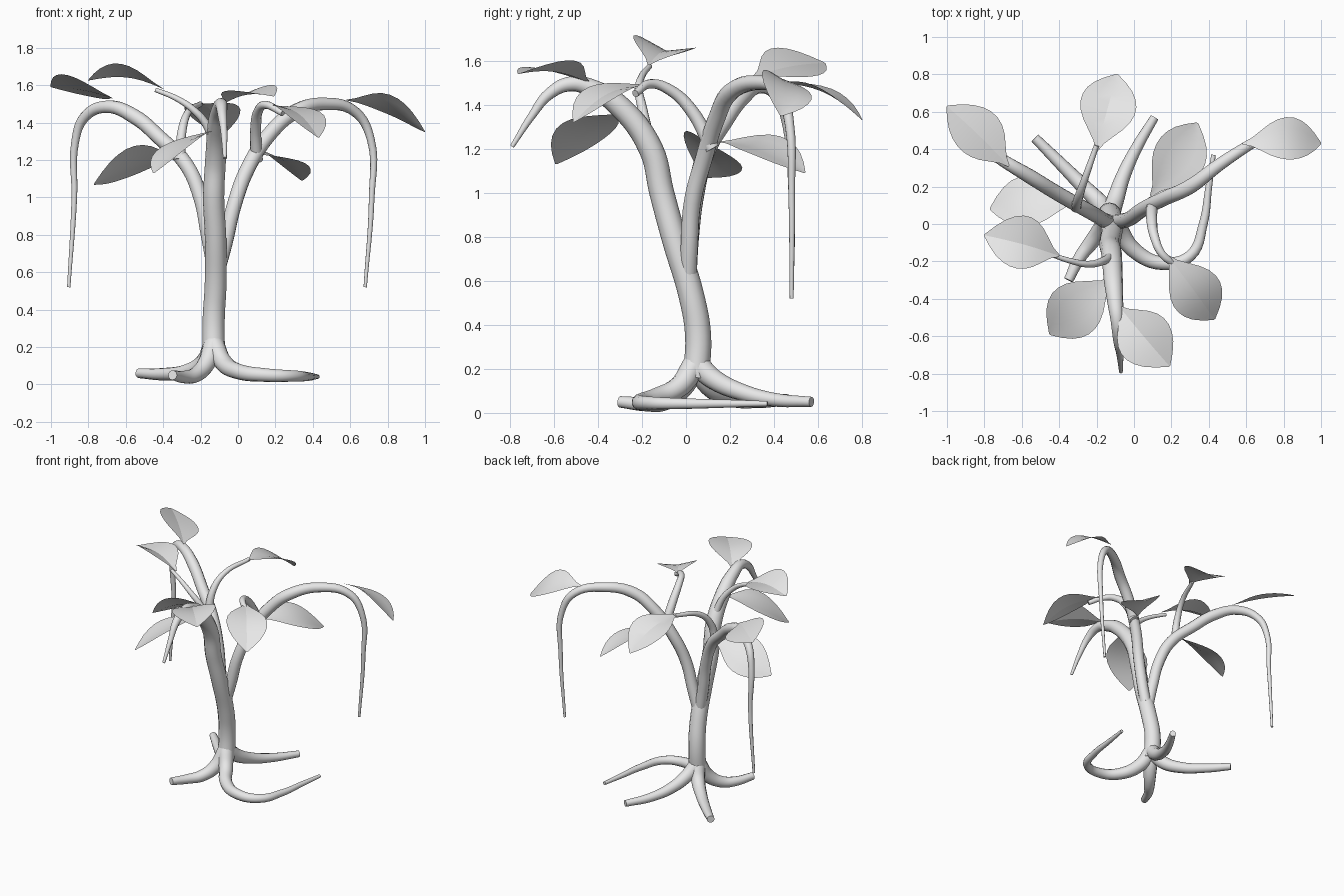
import bpy, bmesh, math
from mathutils import Vector

cube = bpy.data.objects.get("Cube")
if cube:
    bpy.data.objects.remove(cube, do_unlink=True)

grey = bpy.data.materials.new("light_grey")
grey.use_nodes = True
grey.diffuse_color = (0.8, 0.8, 0.8, 1)
grey.node_tree.nodes["Principled BSDF"].inputs["Base Color"].default_value = (0.8, 0.8, 0.8, 1)


def activate(obj):
    bpy.ops.object.select_all(action='DESELECT')
    obj.select_set(True)
    bpy.context.view_layer.objects.active = obj


def tube(name, points, start, end, middle=None):
    """Tapered round limb through the points, radius start -> middle -> end."""
    curve = bpy.data.curves.new(name, 'CURVE')
    curve.dimensions = '3D'
    curve.bevel_depth = 1
    curve.bevel_resolution = 4
    curve.resolution_u = 6
    curve.use_fill_caps = True
    spline = curve.splines.new('BEZIER')
    spline.bezier_points.add(len(points) - 1)
    middle = middle or (start + end) / 2
    for i, (bp, co) in enumerate(zip(spline.bezier_points, points)):
        t = 2 * i / (len(points) - 1)
        bp.co = co
        bp.handle_left_type = bp.handle_right_type = 'AUTO'
        bp.radius = start + (middle - start) * t if t < 1 else middle + (end - middle) * (t - 1)
    obj = bpy.data.objects.new(name, curve)
    bpy.context.collection.objects.link(obj)
    activate(obj)
    bpy.ops.object.convert(target='MESH')
    obj = bpy.context.object
    obj.data.materials.clear()
    obj.data.materials.append(grey)
    bpy.ops.object.shade_smooth_by_angle(angle=math.radians(40))


OUTLINE = [0.04, 0.2, 0.47, 0.74, 0.92, 1, 0.99, 0.89, 0.7, 0.41, 0.04]


def leaf(name, base, tip, half, roll, bulge, fold):
    """Arched blade with a creased midrib; roll lifts its right-hand edge."""
    base, tip = Vector(base), Vector(tip)
    axis = tip - base
    flat = axis.cross(Vector((0, 0, 1))).normalized()
    side = flat * math.cos(roll) + Vector((0, 0, math.sin(roll)))
    normal = side.cross(axis).normalized()
    bm = bmesh.new()
    rows = []
    for i, w in enumerate(OUTLINE):
        t = i / (len(OUTLINE) - 1)
        mid = base + axis * t + normal * bulge * math.sin(math.pi * t)
        rows.append([bm.verts.new(mid + side * half * w * s + normal * fold * w * abs(s))
                     for s in (-1, -0.5, 0, 0.5, 1)])
    for a, b in zip(rows, rows[1:]):
        for j in range(4):
            bm.faces.new((a[j], a[j + 1], b[j + 1], b[j]))
    bmesh.ops.recalc_face_normals(bm, faces=bm.faces)
    if sum((f.normal.dot(normal) for f in bm.faces)) < 0:
        bmesh.ops.reverse_faces(bm, faces=bm.faces)
    mesh = bpy.data.meshes.new(name)
    bm.to_mesh(mesh)
    bm.free()
    mesh.materials.append(grey)
    obj = bpy.data.objects.new(name, mesh)
    bpy.context.collection.objects.link(obj)
    activate(obj)
    bpy.ops.object.shade_smooth_by_angle(angle=math.radians(15))


# Trunk, running on into the front drooping branch
tube("trunk", [(-.13, .045, .16), (-.13, .055, .35), (-.12, .025, .53), (-.12, -.05, .78),
               (-.13, -.11, 1), (-.12, -.16, 1.2), (-.11, -.31, 1.4), (-.1, -.42, 1.47),
               (-.09, -.52, 1.495), (-.085, -.62, 1.45), (-.075, -.7, 1.35), (-.07, -.79, 1.21)],
     .06, .01, .055)

# Long hanging branches on each side
tube("right_branch", [(-.13, .01, .64), (-.16, .02, .8), (-.2, .045, 1), (-.28, .09, 1.18),
                      (-.42, .17, 1.32), (-.55, .25, 1.43), (-.7, .34, 1.485), (-.82, .42, 1.43),
                      (-.87, .46, 1.3), (-.875, .48, 1), (-.905, .48, .52)], .04, .009, .04)
tube("left_branch", [(-.1, .01, .64), (-.07, .015, .75), (-.02, .03, .96), (.05, .08, 1.15),
                     (.17, .14, 1.34), (.3, .2, 1.455), (.46, .32, 1.5), (.63, .43, 1.455),
                     (.71, .47, 1.31), (.715, .48, 1), (.68, .48, .52)], .04, .009, .04)

# Short twigs that carry leaves
tube("left_twig", [(.1, .12, 1.2), (.095, .02, 1.38), (.11, -.07, 1.465),
                   (.15, -.16, 1.495), (.24, -.23, 1.45)], .033, .017)
tube("front_right_twig", [(-.12, -.17, 1.25), (-.17, -.2, 1.39), (-.24, -.215, 1.47),
                          (-.33, -.2, 1.53), (-.44, -.165, 1.575)], .025, .012)
tube("back_right_twig", [(-.31, .09, 1.2), (-.3, .13, 1.35), (-.27, .22, 1.45),
                         (-.2, .42, 1.5)], .03, .014)

# Roots
tube("front_left_root", [(-.13, .04, .22), (-.08, -.03, .12), (0, -.14, .07), (.15, -.21, .05),
                         (.3, -.17, .045), (.37, 0, .042), (.4, .2, .042), (.425, .37, .042)],
     .055, .012, .033)
tube("back_right_root", [(-.13, .05, .22), (-.18, .11, .12), (-.27, .2, .07),
                         (-.4, .33, .055), (-.53, .46, .06)], .055, .026)
tube("back_left_root", [(-.13, .05, .22), (-.1, .13, .15), (-.06, .25, .095),
                        (.01, .4, .06), (.11, .57, .05)], .055, .023)
tube("front_right_root", [(-.13, .04, .22), (-.17, -.02, .11), (-.23, -.1, .05),
                          (-.29, -.18, .04), (-.35, -.3, .05)], .055, .026)

# Leaves: base, tip, half width, roll, arch, fold
leaf("left_twig_leaf", (.18, -.17, 1.49), (.43, -.51, 1.32), .14, .08, .05, .02)
leaf("front_right_twig_leaf", (-.4, -.17, 1.58), (-.8, -.06, 1.625), .145, -.2, .04, .045)
leaf("right_low_leaf", (-.32, .11, 1.22), (-.77, .08, 1.07), .155, -.55, .04, .02)
leaf("back_right_twig_leaf", (-.2, .39, 1.5), (-.09, .8, 1.33), .15, .05, .05, .02)
leaf("left_low_leaf", (.09, .15, 1.23), (.34, .54, 1.09), .145, -.25, .05, .015)
leaf("left_top_leaf", (.58, .43, 1.52), (1, .43, 1.35), .125, .45, .055, .015)
leaf("right_top_leaf", (-.67, .31, 1.53), (-1, .63, 1.59), .145, -.45, .015, .02)
leaf("trunk_low_leaf", (-.12, -.29, 1.36), (-.45, -.59, 1.13), .15, -.15, .04, .015)
leaf("trunk_top_leaf", (-.08, -.44, 1.5), (.19, -.76, 1.54), .15, -.1, .03, .035)
